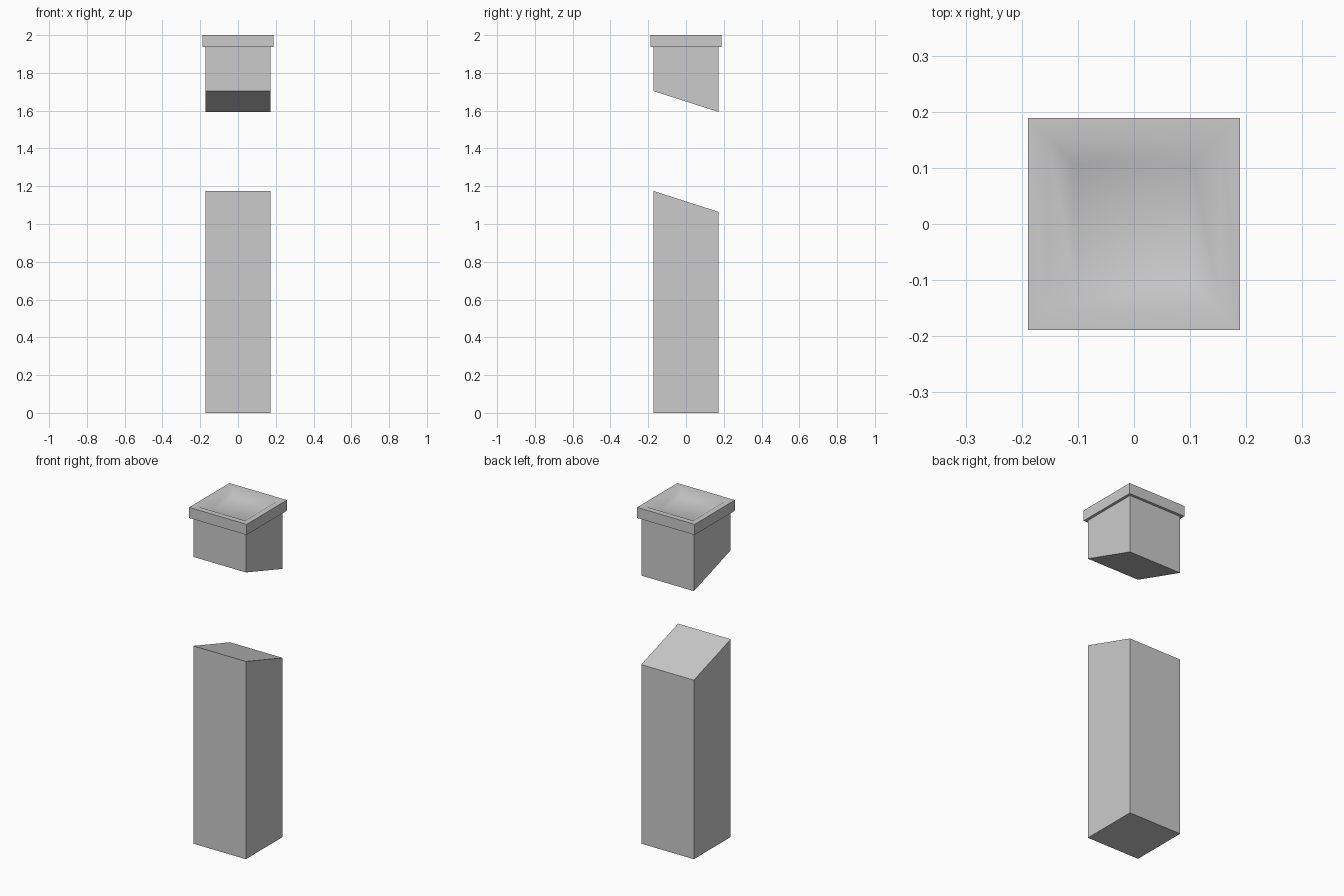
import bpy, bmesh, math

if "Cube" in bpy.data.objects:
    bpy.data.objects.remove(bpy.data.objects["Cube"])

H = 0.173   # shaft half width
C = 0.189   # cap half width


def square(bm, half, z_front, z_back):
    """Ring of four vertices whose height may slope from front to back."""
    return [bm.verts.new((sx * half, sy * half, z_front if sy < 0 else z_back))
            for sx, sy in ((-1, -1), (1, -1), (1, 1), (-1, 1))]


def stack(name, rings, smooth=False):
    """Closed solid lofted through square rings (half, z_front, z_back)."""
    bm = bmesh.new()
    loops = [square(bm, *r) for r in rings]
    bm.faces.new(loops[0][::-1])
    for a, b in zip(loops, loops[1:]):
        for i in range(4):
            j = (i + 1) % 4
            bm.faces.new((a[i], a[j], b[j], b[i]))
    bm.faces.new(loops[-1])
    bmesh.ops.recalc_face_normals(bm, faces=bm.faces)
    mesh = bpy.data.meshes.new(name)
    bm.to_mesh(mesh)
    bm.free()
    ob = bpy.data.objects.new(name, mesh)
    bpy.context.collection.objects.link(ob)
    if smooth:
        bpy.ops.object.select_all(action='DESELECT')
        ob.select_set(True)
        bpy.context.view_layer.objects.active = ob
        bpy.ops.object.shade_smooth_by_angle(angle=math.radians(40))
    return ob


# Lower shaft with slanted cut top
stack("lower_shaft", [(H, 0, 0), (H, 1.175, 1.064)])

# Floating upper shaft with matching slanted cut
stack("upper_shaft", [(H, 1.704, 1.593), (H, 1.94, 1.94)])

# Overhanging cap with a shallow dished top
stack("cap", [(C, 1.937, 1.937), (C, 2.0, 2.0),
              (0.155, 2.0, 2.0), (0.105, 1.972, 1.972)], smooth=True)
